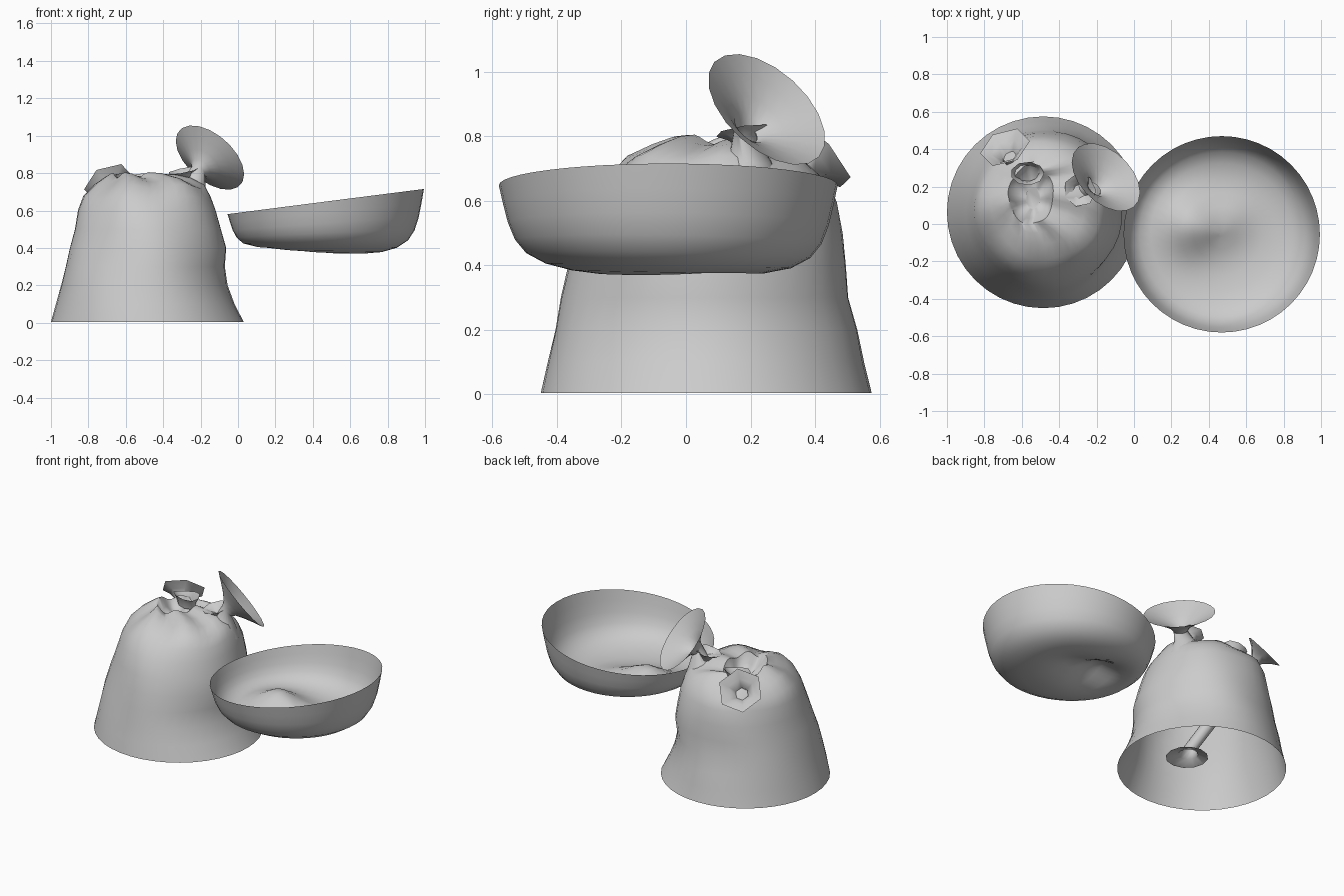
import bpy, math
from math import sin, cos, pi, exp
from mathutils import Vector

if "Cube" in bpy.data.objects:
    bpy.data.objects.remove(bpy.data.objects["Cube"])


def skin(name, rings, cap=False, angle=50):
    """Join rings of points into an open surface."""
    n = len(rings[0])
    verts = [p for r in rings for p in r]
    faces = [(k * n + i, k * n + (i + 1) % n, (k + 1) * n + (i + 1) % n, (k + 1) * n + i)
             for k in range(len(rings) - 1) for i in range(n)]
    if cap:
        faces.append(tuple((len(rings) - 1) * n + i for i in range(n)))
    me = bpy.data.meshes.new(name)
    me.from_pydata(verts, [], faces)
    ob = bpy.data.objects.new(name, me)
    bpy.context.collection.objects.link(ob)
    bpy.ops.object.select_all(action='DESELECT')
    ob.select_set(True)
    bpy.context.view_layer.objects.active = ob
    bpy.ops.object.shade_smooth_by_angle(angle=math.radians(angle))
    return ob


def trumpet(name, stations, sides):
    """Flared tube: stations are (centre, axis, radius)."""
    rings = []
    for c, ax, r in stations:
        ax = Vector(ax).normalized()
        u = Vector((1, 0, 0))
        u = (u - ax * u.dot(ax)).normalized()
        v = ax.cross(u)
        rings.append([Vector(c) + r * (cos(2 * pi * i / sides) * u + sin(2 * pi * i / sides) * v)
                      for i in range(sides)])
    return skin(name, rings)


# mound: open-bottomed shell, rows of z, x min, x max, y min, y max; the last rows dip into a hollow
rows = [(0.005, -1.0, 0.03, -0.45, 0.575), (0.1, -0.975, -0.02, -0.43, 0.55),
        (0.2, -0.95, -0.06, -0.405, 0.53), (0.3, -0.925, -0.075, -0.385, 0.505),
        (0.4, -0.9, -0.065, -0.36, 0.5), (0.5, -0.87, -0.09, -0.335, 0.49),
        (0.6, -0.85, -0.115, -0.295, 0.47), (0.67, -0.82, -0.14, -0.25, 0.44),
        (0.73, -0.76, -0.175, -0.19, 0.39), (0.765, -0.71, -0.25, -0.11, 0.36),
        (0.785, -0.68, -0.34, -0.05, 0.33), (0.79, -0.67, -0.43, 0.0, 0.31),
        (0.73, -0.64, -0.45, 0.03, 0.28), (0.70, -0.58, -0.5, 0.08, 0.2)]
rings = []
for z, x0, x1, y0, y1 in rows:
    ring = []
    top = max(0, (z - 0.55) / 0.24)
    for i in range(40):
        a = 2 * pi * i / 40
        k = 1 + (0.012 + 0.02 * top) * sin(5 * a + 7 * z) * min(1, z * 4)
        y = (y0 + y1) / 2 + (y1 - y0) / 2 * sin(a) * k
        ring.append(((x0 + x1) / 2 + (x1 - x0) / 2 * cos(a) * k, y,
                     z - 0.2 * top ** 3 * max(0, y - 0.12) + 0.015 * top * sin(6 * a + 1)))
    rings.append(ring)
skin("mound", rings, cap=True)

# bowl: tilted single shell, deeper at the right, with a lump pressed up in its floor
profile = [(0.525, 0), (0.512, 0.06), (0.497, 0.12), (0.475, 0.175), (0.44, 0.218), (0.38, 0.25),
           (0.30, 0.27), (0.22, 0.28), (0.15, 0.285), (0.08, 0.285), (0.015, 0.285)]
rings = []
for r, d in profile:
    ring = []
    for i in range(48):
        a = 2 * pi * i / 48
        x, y = r * cos(a), r * sin(a)
        lump = 0.12 * exp(-((x + 0.17) ** 2 + (y - 0.05) ** 2) / 0.024)
        lump += 0.04 * exp(-((x - 0.05) ** 2 + (y - 0.08) ** 2) / 0.016)
        depth = d * (1 + 0.48 * x + 0.08 * y)
        ring.append((0.469 + x, -0.055 + y, 0.648 + 0.128 * x - depth + lump * min(1, d * 3.6)))
    rings.append(ring)
skin("bowl", rings, cap=True)

# large trumpet rising from the mound
n = Vector((0.55, 0.56, 0.62)).normalized()
c = Vector((-0.15, 0.25, 0.883))
trumpet("large_trumpet", [
    ((-0.26, 0.19, 0.66), (0.2, 0.2, 1), 0.12), ((-0.235, 0.2, 0.74), (0.3, 0.3, 1), 0.065),
    (c - n * 0.115, n, 0.042), (c - n * 0.09, n, 0.06),
    (c - n * 0.06, n, 0.105), (c - n * 0.03, n, 0.16), (c, n, 0.219)], 20)
# small collar beside its neck
k = Vector((-0.2, -0.15, 1)).normalized()
q = Vector((-0.29, 0.18, 0.815))
trumpet("trumpet_collar", [(q - k * 0.06, k, 0.03), (q - k * 0.02, k, 0.05), (q, k, 0.09)], 7)

# small six-sided trumpet at the back, its stem runs down inside the mound to a foot
n = Vector((-0.32, 0.68, 0.65)).normalized()
c = Vector((-0.69, 0.41, 0.745))
trumpet("back_trumpet", [
    (c, n, 0.14), (c - n * 0.03, n, 0.085), (c - n * 0.07, n, 0.042),
    ((-0.65, 0.31, 0.66), (-0.2, 0.4, 1), 0.035)], 6)
trumpet("inner_stem", [
    ((-0.65, 0.31, 0.66), (-0.2, 0.4, 1), 0.038), ((-0.53, 0.15, 0.36), (-0.3, 0.4, 1), 0.04),
    ((-0.44, 0.01, 0.15), (-0.2, 0.3, 1), 0.04), ((-0.43, 0.0, 0.11), (0, 0, 1), 0.06),
    ((-0.42, 0.0, 0.085), (0, 0, 1), 0.13)], 12)

# curled lip at the far edge of the hollow
lip = []
for r, z in ((0.06, 0.72), (0.07, 0.76), (0.09, 0.79)):
    lip.append([(-0.57 + r * cos(a), 0.27 + r * sin(a) * 0.7, z + 0.1 * r * sin(2 * a))
                for a in [2 * pi * i / 9 for i in range(9)]])
skin("opening_lip", lip)
